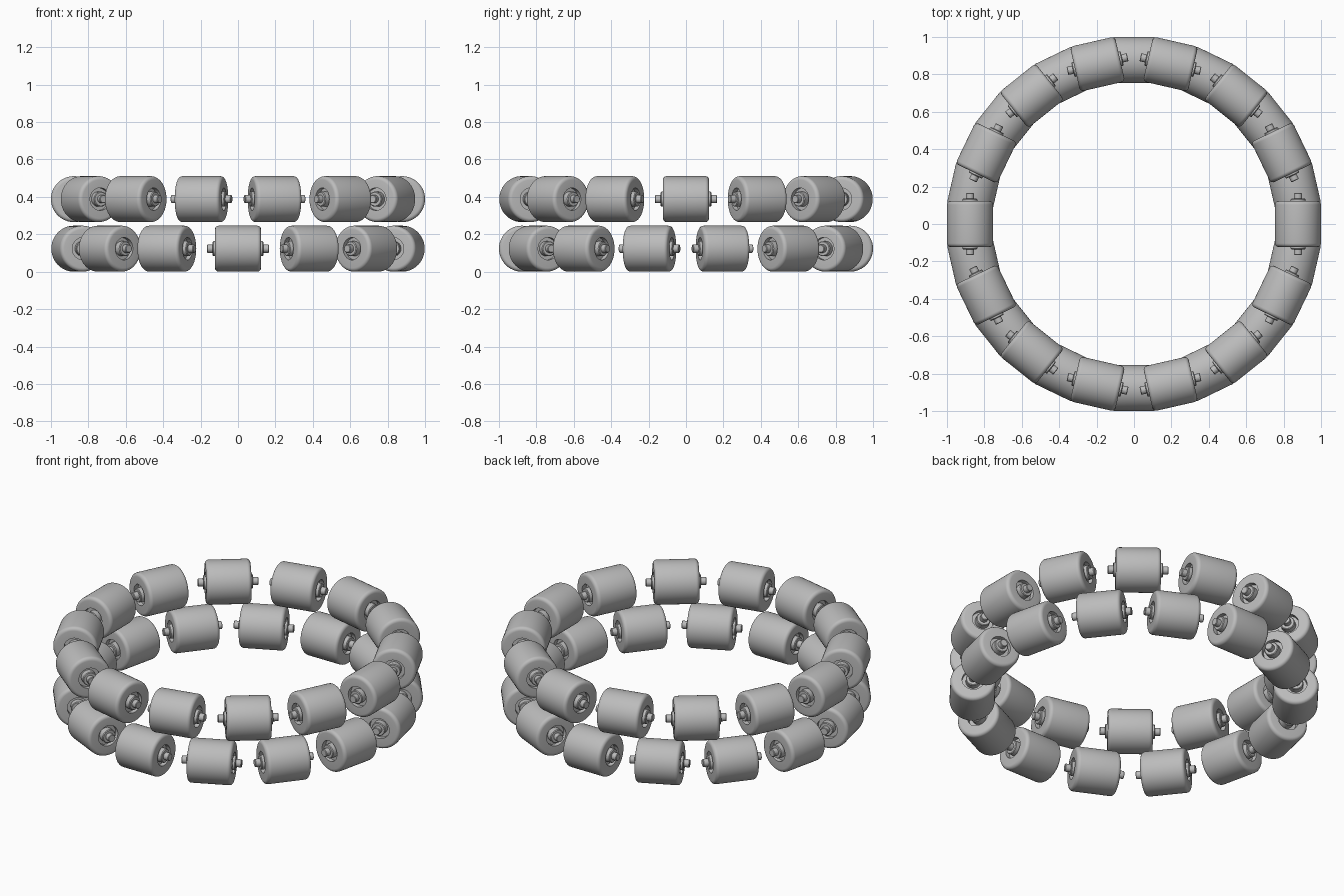
import bpy, bmesh, math
from math import pi, sin, cos

cube = bpy.data.objects.get("Cube")
if cube:
    bpy.data.objects.remove(cube, do_unlink=True)

RING = 0.877      # distance of each roller from the centre
RADIUS = 0.123    # roller radius
HALF = 0.123      # half the roller length
FILLET = 0.02
COUNT = 14
STEP = 2 * pi / COUNT

grey = bpy.data.materials.new("plain grey")
grey.use_nodes = True
colour = (0.5, 0.5, 0.5, 1)
grey.diffuse_color = colour
grey.node_tree.nodes["Principled BSDF"].inputs["Base Color"].default_value = colour


def lathe(name, half_profile, segments):
    """Mirror a half profile of (x, radius) points and turn it about the x axis."""
    profile = half_profile + [(-x, r) for x, r in reversed(half_profile)]
    bm = bmesh.new()
    verts = [bm.verts.new((x, 0, r)) for x, r in profile]
    edges = [bm.edges.new(pair) for pair in zip(verts, verts[1:])]
    bmesh.ops.spin(bm, geom=verts + edges, cent=(0, 0, 0), axis=(1, 0, 0),
                   angle=2 * pi, steps=segments, use_duplicate=False)
    bmesh.ops.remove_doubles(bm, verts=bm.verts, dist=1e-5)
    bmesh.ops.recalc_face_normals(bm, faces=bm.faces)
    mesh = bpy.data.meshes.new(name)
    bm.to_mesh(mesh)
    bm.free()
    mesh.materials.append(grey)
    obj = bpy.data.objects.new(name, mesh)
    bpy.context.collection.objects.link(obj)
    bpy.ops.object.select_all(action="DESELECT")
    obj.select_set(True)
    bpy.context.view_layer.objects.active = obj
    bpy.ops.object.shade_smooth_by_angle(angle=math.radians(35))
    return obj


# Roller body: recessed ends and rounded rims
fillet = [(HALF - FILLET + FILLET * cos(a), RADIUS - FILLET + FILLET * sin(a))
          for a in (i * pi / 10 for i in range(6))]
roller = lathe("roller", [(HALF - 0.025, 0), (HALF - 0.025, 0.06),
                          (HALF, 0.06)] + fillet, 48)

# Axle: stepped collar and a thin pin with chamfered tip
axle = lathe("axle", [(0.165, 0), (0.165, 0.019), (0.162, 0.022),
                      (HALF + 0.012, 0.022), (HALF + 0.012, 0.036),
                      (HALF + 0.008, 0.04), (0.08, 0.04)], 32)

# Two stacked rings, the upper one turned by half a step
first = True
for ring, (z, shift) in {"lower": (RADIUS, 0), "upper": (0.388, 0.5)}.items():
    for i in range(COUNT):
        angle = -pi / 2 + (i + shift) * STEP
        for part in (roller, axle):
            obj = part
            if not first:
                obj = part.copy()
                bpy.context.collection.objects.link(obj)
            obj.name = f"{ring}_{part.data.name}_{i + 1}"
            obj.location = (RING * cos(angle), RING * sin(angle), z)
            obj.rotation_euler = (0, 0, angle + pi / 2)
        first = False
